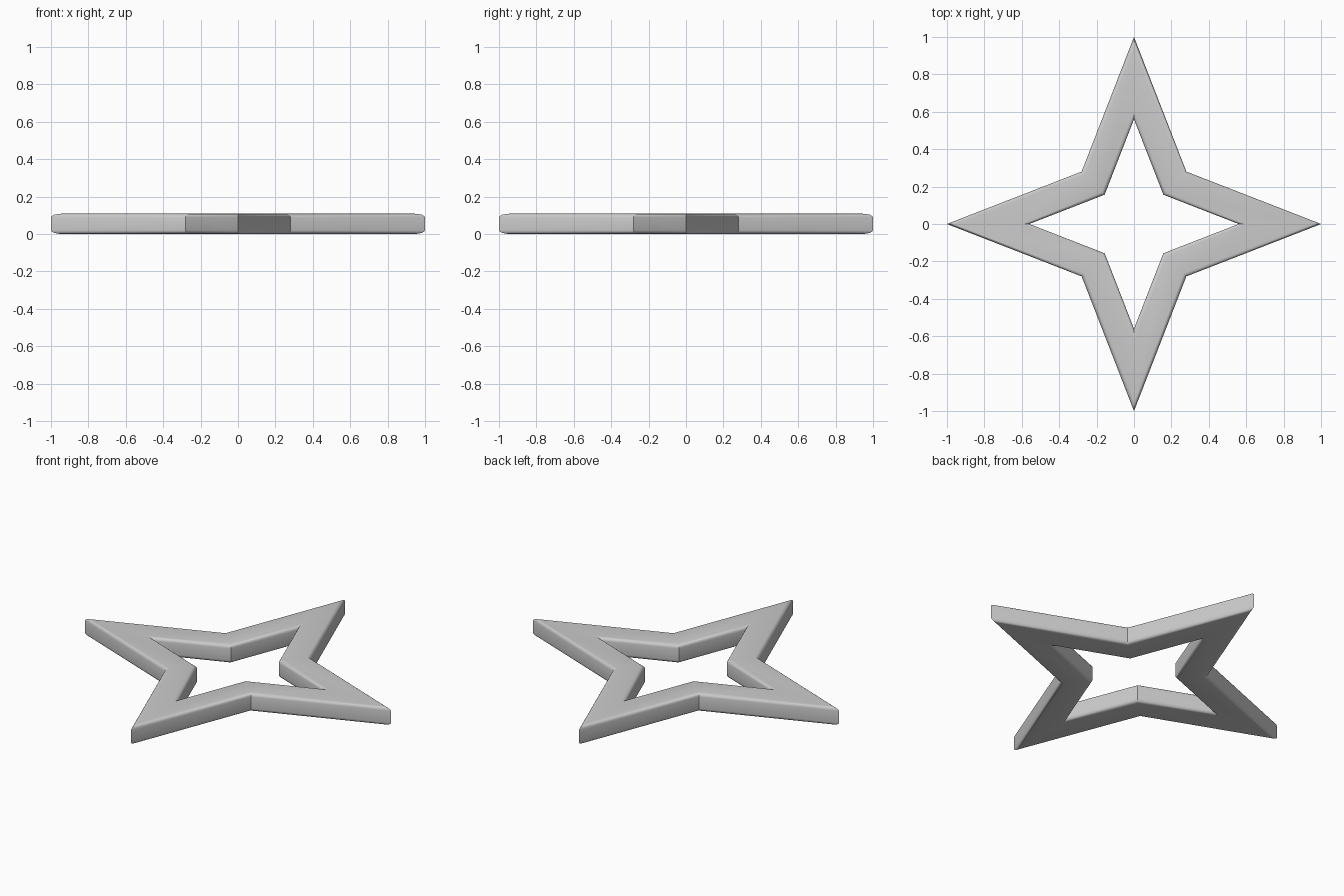
import bpy, bmesh, math

if "Cube" in bpy.data.objects:
    bpy.data.objects.remove(bpy.data.objects["Cube"])

HEIGHT = 0.108   # thickness of the frame
R = 0.02         # rounding of the long edges
VALLEY = 0.28    # x and y of the inner corner between two points
INNER = 0.56     # size of the opening relative to the outside
SEG = 4

# Distance from the centre to the outer edge lines; scaling offsets them evenly
h = VALLEY / math.hypot(1 - VALLEY, VALLEY)
h_in = h * INNER

# Rounded rectangular cross-section: (distance from centre, height)
profile = []
corners = [(h - R, R, -90), (h - R, HEIGHT - R, 0),
           (h_in + R, HEIGHT - R, 90), (h_in + R, R, 180)]
for cx, cz, start in corners:
    for i in range(SEG + 1):
        a = math.radians(start + 90 * i / SEG)
        profile.append((cx + R * math.cos(a), cz + R * math.sin(a)))

# Four-pointed star outline
outline = []
for k in range(8):
    a = k * math.pi / 4
    r = 1.0 if k % 2 == 0 else VALLEY * math.sqrt(2)
    outline.append((r * math.cos(a), r * math.sin(a)))

# Sweep the cross-section round the star
bm = bmesh.new()
rings = [[bm.verts.new((x * d / h, y * d / h, z)) for d, z in profile]
         for x, y in outline]
n = len(profile)
for k in range(8):
    a, b = rings[k], rings[(k + 1) % 8]
    for i in range(n):
        j = (i + 1) % n
        bm.faces.new((a[i], b[i], b[j], a[j]))
bmesh.ops.recalc_face_normals(bm, faces=bm.faces[:])

mesh = bpy.data.meshes.new("star_frame")
bm.to_mesh(mesh)
bm.free()
star = bpy.data.objects.new("star_frame", mesh)
bpy.context.collection.objects.link(star)
bpy.context.view_layer.objects.active = star
star.select_set(True)
bpy.ops.object.shade_smooth_by_angle(angle=math.radians(30))
